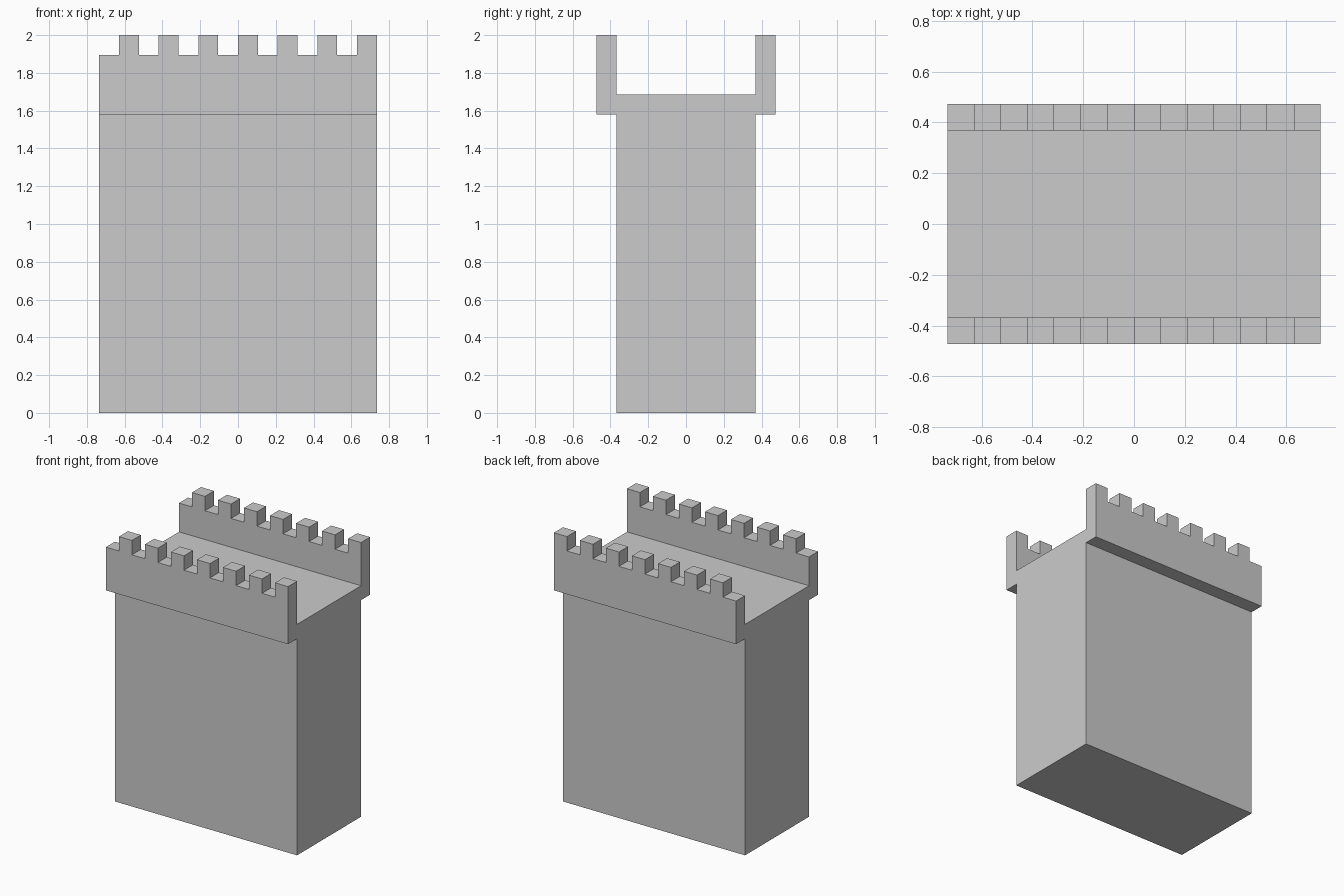
import bpy
import bmesh

cube = bpy.data.objects.get("Cube")
if cube:
    bpy.data.objects.remove(cube)

HALF_X, BODY_Y, WALL_Y = 0.735, 0.369, 0.473
LEDGE_Z, FLOOR_Z, WALL_Z, TOP_Z = 1.58, 1.685, 1.895, 2.0
SLOTS = 14

stone = bpy.data.materials.new("grey stone")
stone.use_nodes = True
grey = (0.6, 0.6, 0.6, 1)
stone.diffuse_color = grey
stone.node_tree.nodes["Principled BSDF"].inputs["Base Color"].default_value = grey

# Cross-section of the wall: body, overhanging ledges, parapets and walkway
half = [(BODY_Y, 0), (BODY_Y, LEDGE_Z), (WALL_Y, LEDGE_Z),
        (WALL_Y, WALL_Z), (BODY_Y, WALL_Z), (BODY_Y, FLOOR_Z)]
section = half + [(-y, z) for y, z in reversed(half)]

bm = bmesh.new()
rings = []
for i in range(SLOTS + 1):
    x = HALF_X * (2 * i / SLOTS - 1)
    rings.append([bm.verts.new((x, y, z)) for y, z in section])

# Sweep the section along the wall, one slot at a time
raised = []
count = len(section)
for i, (a, b) in enumerate(zip(rings, rings[1:])):
    for j in range(count):
        k = (j + 1) % count
        face = bm.faces.new((a[j], a[k], b[k], b[j]))
        if i % 2 and all(abs(v.co.z - WALL_Z) < 1e-5 for v in face.verts):
            raised.append(face)
for ring in (rings[0], rings[-1]):
    bm.faces.new(ring)
bmesh.ops.recalc_face_normals(bm, faces=bm.faces)

# Raise every second slot of both parapets into a merlon
for face in bmesh.ops.extrude_discrete_faces(bm, faces=raised)["faces"]:
    for v in face.verts:
        v.co.z = TOP_Z
bmesh.ops.remove_doubles(bm, verts=bm.verts, dist=1e-5)

# Merge the flat areas and orient the shell outward
bmesh.ops.dissolve_limit(bm, angle_limit=0.01, verts=bm.verts, edges=bm.edges)
bmesh.ops.recalc_face_normals(bm, faces=bm.faces)

mesh = bpy.data.meshes.new("castle_wall")
bm.to_mesh(mesh)
bm.free()
mesh.materials.append(stone)
wall = bpy.data.objects.new("castle_wall", mesh)
bpy.context.collection.objects.link(wall)
